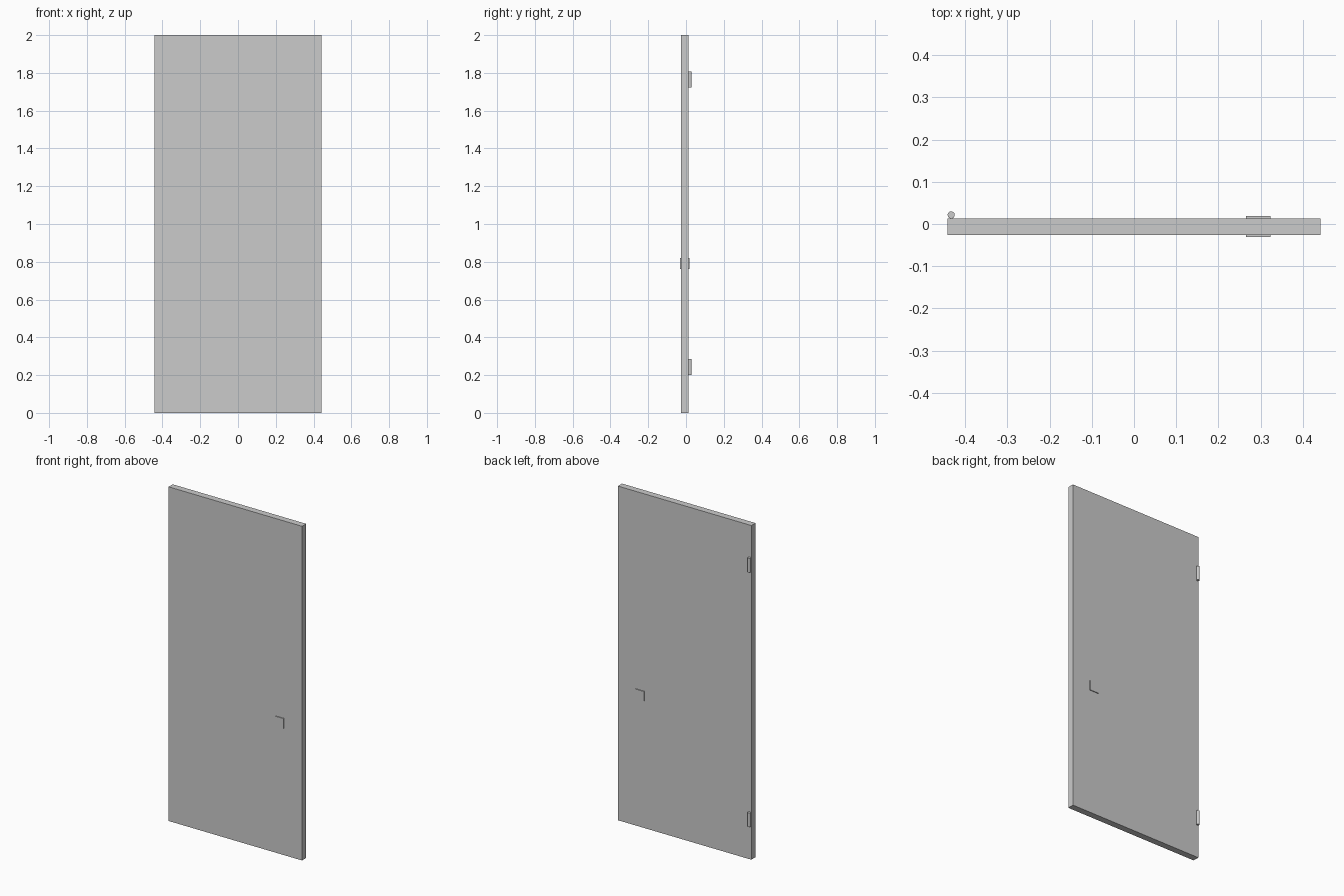
import bpy

if "Cube" in bpy.data.objects:
    bpy.data.objects.remove(bpy.data.objects["Cube"])

WIDTH, HEIGHT = 0.884, 2.0
FRONT, BACK = -0.0255, 0.0135   # door faces in y


def box(name, x, y, z):
    """Box from (min, max) ranges on each axis."""
    rng = (x, y, z)
    bpy.ops.mesh.primitive_cube_add(size=1, location=[(a + b) / 2 for a, b in rng])
    ob = bpy.context.object
    ob.name = name
    ob.scale = [b - a for a, b in rng]
    bpy.ops.object.transform_apply(location=False, rotation=False, scale=True)
    return ob


# Door leaf
box("door_panel", (-WIDTH / 2, WIDTH / 2), (FRONT, BACK), (0, HEIGHT))

# Square latch plate on each face
for name, y in (("front_latch_plate", (FRONT - 0.005, FRONT)),
                ("back_latch_plate", (BACK, BACK + 0.005))):
    box(name, (0.266, 0.324), y, (0.761, 0.819))

# Hinge barrels on the back, flush with the left edge
R = 0.0085
for name, z in (("lower_hinge", 0.242), ("upper_hinge", 1.766)):
    bpy.ops.mesh.primitive_cylinder_add(
        vertices=16, radius=R, depth=0.085,
        location=(-WIDTH / 2 + R, BACK + R - 0.0005, z))
    bpy.context.object.name = name
    bpy.ops.object.shade_smooth_by_angle()
